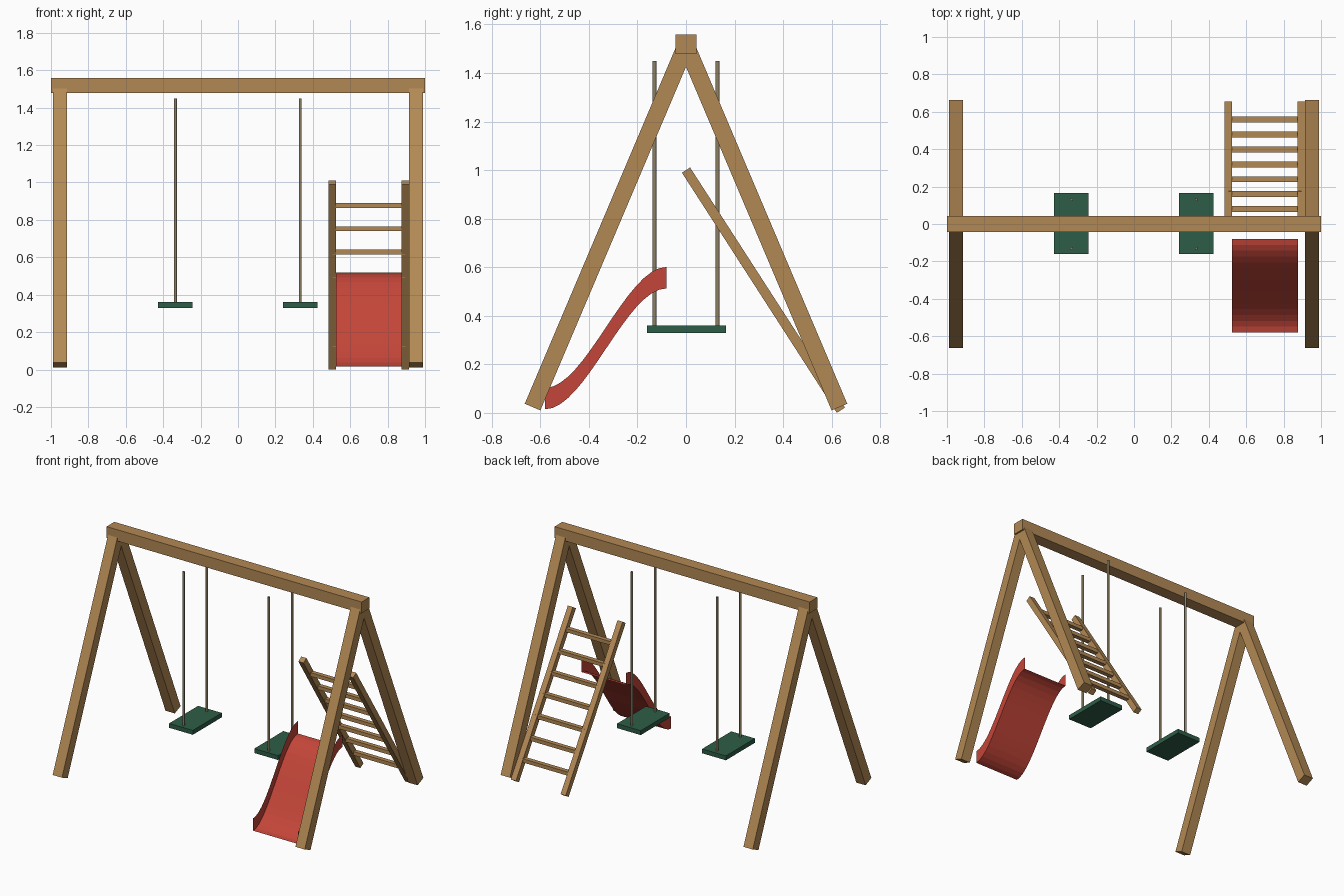
import bpy, bmesh, math
from mathutils import Vector, Matrix

if "Cube" in bpy.data.objects:
    bpy.data.objects.remove(bpy.data.objects["Cube"])


def material(name, rgb):
    m = bpy.data.materials.new(name)
    m.diffuse_color = (*rgb, 1)
    m.use_nodes = True
    m.node_tree.nodes["Principled BSDF"].inputs["Base Color"].default_value = m.diffuse_color
    return m


WOOD = material("wood", (0.45, 0.25, 0.09))
RED = material("slide red", (0.55, 0.06, 0.04))
GREEN = material("seat green", (0.027, 0.11, 0.063))
ROPE = material("rope tan", (0.27, 0.22, 0.13))


def finish(name, bm, mat):
    me = bpy.data.meshes.new(name)
    bm.to_mesh(me)
    bm.free()
    me.materials.append(mat)
    ob = bpy.data.objects.new(name, me)
    bpy.context.collection.objects.link(ob)
    return ob


def box(name, centre, size, mat, tilt=0.0):
    """Box turned by tilt about the x axis."""
    bm = bmesh.new()
    bmesh.ops.create_cube(bm, size=1)
    bm.transform(Matrix.Translation(centre) @ Matrix.Rotation(tilt, 4, 'X')
                 @ Matrix.Diagonal((*size, 1)))
    return finish(name, bm, mat)


def plank(name, x, a, b, width, depth, mat):
    """Square-ended timber in the yz plane from a to b."""
    dy, dz = b[0] - a[0], b[1] - a[1]
    centre = (x, (a[0] + b[0]) / 2, (a[1] + b[1]) / 2)
    return box(name, centre, (width, depth, math.hypot(dy, dz)), mat,
               math.atan2(-dy, dz))


# Top beam and A-frame legs
box("top_beam", (0, 0, 1.518), (2.0, 0.087, 0.08), WOOD)
for x, side in ((-0.952, "left"), (0.952, "right")):
    for s, end in ((-1, "front"), (1, "back")):
        plank(f"{end}_leg_{side}", x, (s * 0.632, 0.024), (0, 1.515),
              0.073, 0.07, WOOD)

# Swings: seat and two ropes each
for x, side in ((-0.335, "left"), (0.333, "right")):
    box(f"swing_seat_{side}", (x, 0.002, 0.345), (0.186, 0.325, 0.031), GREEN)
    for y, end in ((-0.13, "front"), (0.13, "back")):
        bm = bmesh.new()
        bmesh.ops.create_cone(bm, cap_ends=True, segments=10, radius1=0.008,
                              radius2=0.008, depth=1.1,
                              matrix=Matrix.Translation((x, y, 0.9)))
        for f in bm.faces:
            f.smooth = len(f.verts) == 4
        finish(f"swing_rope_{side}_{end}", bm, ROPE)

# Ladder rails and treads
TOP, FOOT = Vector((0.0, 1.0)), Vector((0.638, 0.011))
for x, side in ((0.505, "left"), (0.895, "right")):
    plank(f"ladder_rail_{side}", x, FOOT, TOP, 0.04, 0.04, WOOD)
for i in range(1, 8):
    y, z = TOP.lerp(FOOT, i / 8)
    box(f"ladder_rung_{i}", (0.7, y, z), (0.39, 0.032, 0.026), WOOD)

# Slide: thin U-shaped channel swept along an S curve
bm = bmesh.new()
N = 16
rows = []
for i in range(N + 1):
    t = i / N
    y = -0.08 - 0.5 * t
    z = 0.513 - 0.498 * t * t * (3 - 2 * t)
    rows.append([bm.verts.new((x, y, z + h)) for x, h in
                 ((0.525, 0.088), (0.525, 0), (0.876, 0), (0.876, 0.088))])
for a, b in zip(rows, rows[1:]):
    for k in range(3):
        bm.faces.new((a[k], b[k], b[k + 1], a[k + 1]))
finish("slide", bm, RED)
